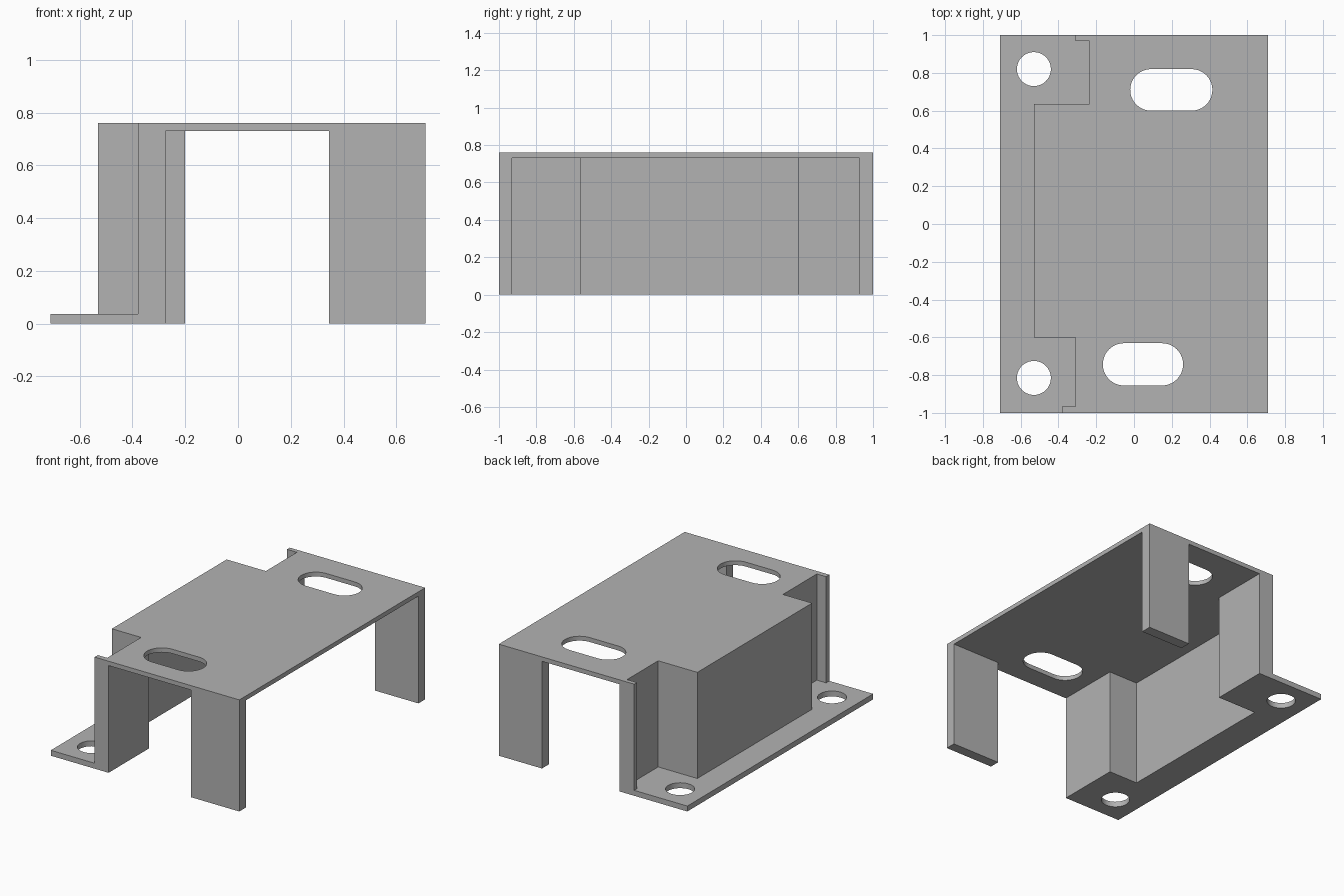
import bpy, bmesh, math

cube = bpy.data.objects.get("Cube")
if cube:
    bpy.data.objects.remove(cube, do_unlink=True)

GREY = (0.45, 0.45, 0.45, 1)
metal = bpy.data.materials.new("grey metal")
metal.use_nodes = True
metal.diffuse_color = GREY
metal.node_tree.nodes["Principled BSDF"].inputs["Base Color"].default_value = GREY

HEIGHT, PLATE_Z, FLANGE_Z = 0.76, 0.73, 0.037


def slot(x0, x1, yc, r, steps=20):
    """Rounded slot outline; a circle when it is as long as it is wide."""
    pts = []
    for cx, start in ((x1 - r, -math.pi / 2), (x0 + r, math.pi / 2)):
        for i in range(steps + 1):
            a = start + math.pi * i / steps
            pts.append((cx + r * math.cos(a), yc + r * math.sin(a)))
    return pts


def slab(name, z0, z1, outline, holes=()):
    """Extrude a flat outline with holes from z0 to z1."""
    bm = bmesh.new()
    for loop in (outline, *holes):
        verts = [bm.verts.new((x, y, z0)) for x, y in loop]
        for a, b in zip(verts, verts[1:] + verts[:1]):
            bm.edges.new((a, b))
    bmesh.ops.remove_doubles(bm, verts=bm.verts[:], dist=0.0005)
    bmesh.ops.triangle_fill(bm, edges=bm.edges[:], use_beauty=True)
    ext = bmesh.ops.extrude_face_region(bm, geom=bm.faces[:], use_keep_orig=True)
    top = [g for g in ext["geom"] if isinstance(g, bmesh.types.BMVert)]
    bmesh.ops.translate(bm, verts=top, vec=(0, 0, z1 - z0))
    bmesh.ops.recalc_face_normals(bm, faces=bm.faces[:])
    mesh = bpy.data.meshes.new(name)
    bm.to_mesh(mesh)
    bm.free()
    mesh.materials.append(metal)
    obj = bpy.data.objects.new(name, mesh)
    bpy.context.collection.objects.link(obj)
    bpy.ops.object.select_all(action="DESELECT")
    obj.select_set(True)
    bpy.context.view_layer.objects.active = obj
    bpy.ops.object.shade_smooth_by_angle(angle=math.radians(30))
    return obj


def rect(x0, x1, y0, y1):
    return [(x0, y0), (x1, y0), (x1, y1), (x0, y1)]


# Stepped outer and inner lines of the folded side wall, front to back
outer = [(-0.38, -1), (-0.38, -0.965), (-0.31, -0.965), (-0.31, -0.6),
         (-0.53, -0.6), (-0.53, 0.635), (-0.235, 0.635), (-0.235, 0.97),
         (-0.31, 0.97), (-0.31, 1)]
inner = [(-0.2, 1), (-0.2, 0.6), (-0.495, 0.6), (-0.495, -0.565),
         (-0.275, -0.565), (-0.275, -1)]

# Top plate with two slots
slab("top_plate", PLATE_Z, HEIGHT, outer + [(0.71, 1), (0.71, -1)],
     [slot(-0.02, 0.415, 0.71, 0.11), slot(-0.165, 0.26, -0.743, 0.112)])

# Folded side wall
slab("side_wall", 0, PLATE_Z, outer + inner)

# Mounting flange with two round holes
slab("mounting_flange", 0, FLANGE_Z, outer + [(-0.71, 1), (-0.71, -1)],
     [slot(-0.62, -0.44, y, 0.09) for y in (-0.815, 0.82)])

# Corner legs
slab("front_leg", 0, PLATE_Z, rect(0.345, 0.71, -1, -0.93))
slab("back_leg", 0, PLATE_Z, rect(0.385, 0.71, 0.927, 1))
